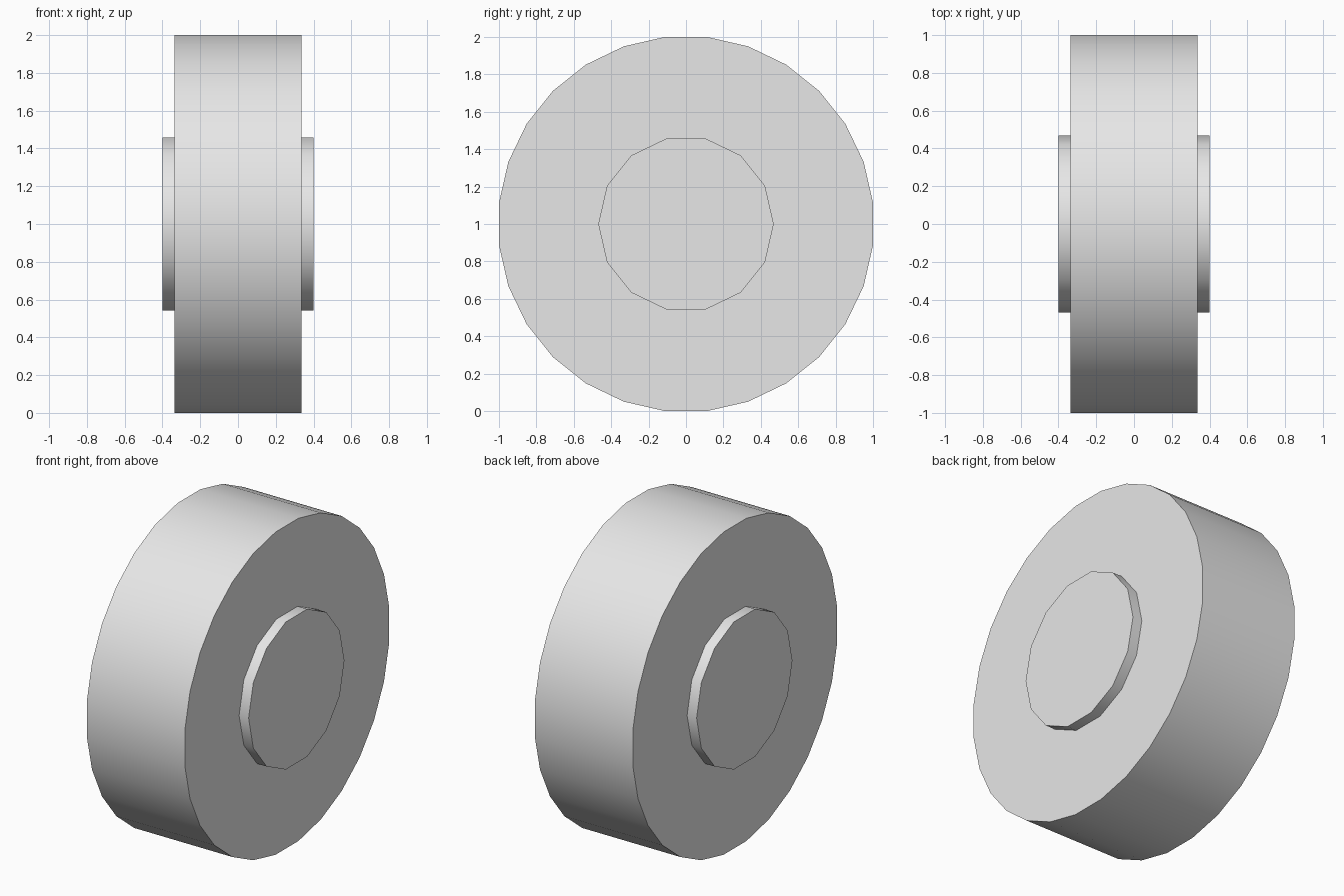
import bpy, bmesh
from math import cos, sin, pi, radians

cube = bpy.data.objects.get("Cube")
if cube:
    bpy.data.objects.remove(cube, do_unlink=True)

# One plain grey for the whole wheel
grey = bpy.data.materials.new("light_grey")
grey.use_nodes = True
colour = (0.8, 0.8, 0.8, 1)
grey.diffuse_color = colour
grey.node_tree.nodes["Principled BSDF"].inputs["Base Color"].default_value = colour


def disc(name, sides, radius, half_width, turn=0.0):
    """Regular prism along x, centred one unit above the ground."""
    bm = bmesh.new()
    angles = [turn + 2 * pi * i / sides for i in range(sides)]
    ring = [bm.verts.new((-half_width, radius * cos(a), radius * sin(a))) for a in angles]
    face = bm.faces.new(ring)
    grown = bmesh.ops.extrude_face_region(bm, geom=[face], use_keep_orig=True)
    moved = [v for v in grown["geom"] if isinstance(v, bmesh.types.BMVert)]
    bmesh.ops.translate(bm, verts=moved, vec=(2 * half_width, 0, 0))
    bmesh.ops.recalc_face_normals(bm, faces=bm.faces[:])
    mesh = bpy.data.meshes.new(name)
    bm.to_mesh(mesh)
    bm.free()
    mesh.materials.append(grey)
    obj = bpy.data.objects.new(name, mesh)
    obj.location.z = 1
    bpy.context.collection.objects.link(obj)
    bpy.ops.object.select_all(action="DESELECT")
    obj.select_set(True)
    bpy.context.view_layer.objects.active = obj
    bpy.ops.object.shade_smooth_by_angle(angle=radians(30))
    return obj


# Tyre rests on a flat side; the hub pokes out of both faces
TYRE_SIDES = 28
half_step = pi / TYRE_SIDES
disc("tyre", TYRE_SIDES, 1 / cos(half_step), 0.336, half_step)
disc("hub", 14, 0.469, 0.401)
